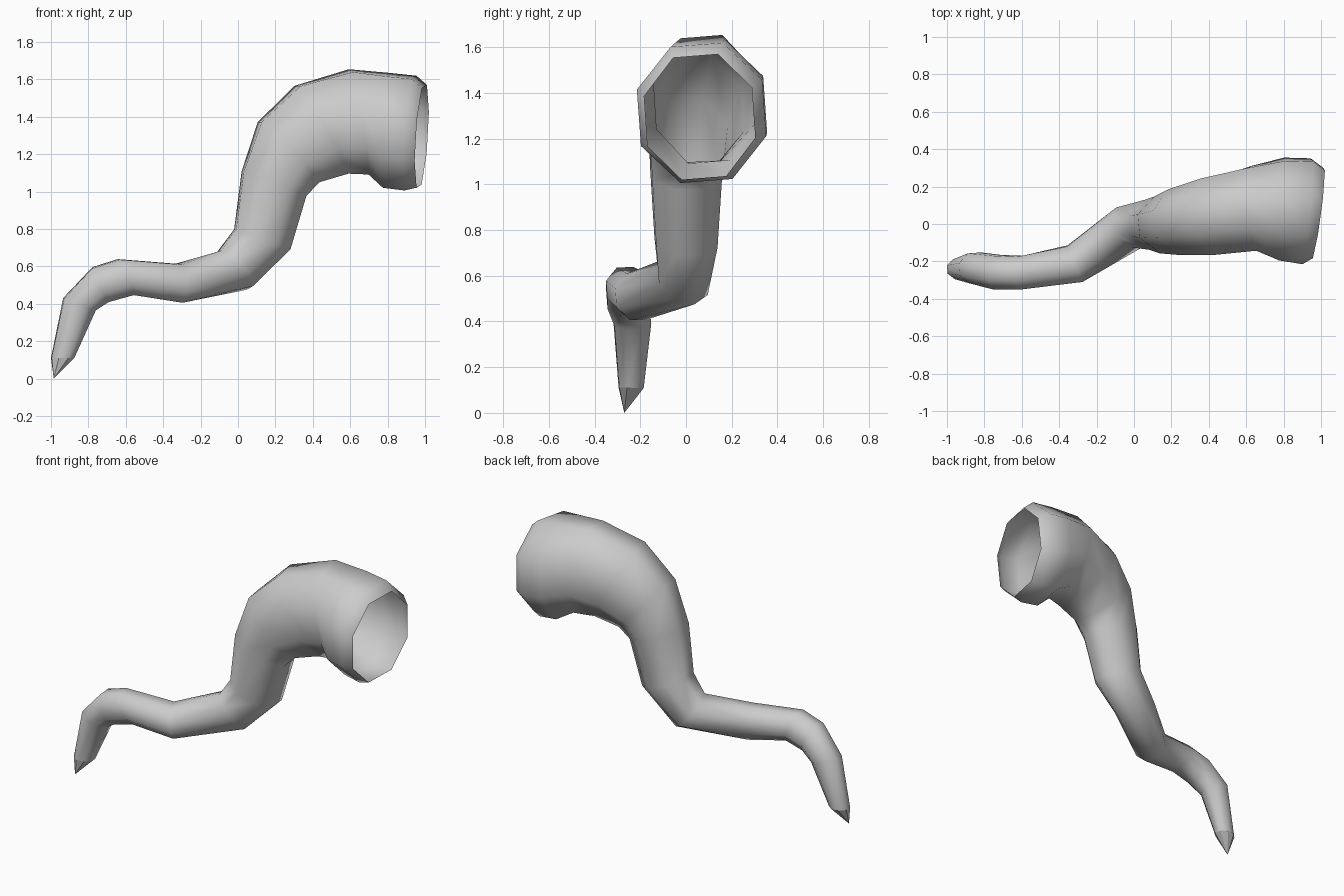
import bpy, bmesh, math
from mathutils import Vector

cube = bpy.data.objects.get("Cube")
if cube:
    bpy.data.objects.remove(cube)

grey = bpy.data.materials.new("plain_grey")
grey.use_nodes = True
colour = (0.6, 0.6, 0.6, 1)
grey.diffuse_color = colour
grey.node_tree.nodes["Principled BSDF"].inputs["Base Color"].default_value = colour

# Cross-sections: outer x, z, inner x, z, centre y, half width
SECTIONS = [
    (-1.00, 0.11, -0.875, 0.11, -0.24, 0.055),
    (-0.935, 0.43, -0.76, 0.365, -0.235, 0.083),
    (-0.78, 0.595, -0.69, 0.41, -0.257, 0.092),
    (-0.64, 0.64, -0.56, 0.445, -0.26, 0.09),
    (-0.32, 0.615, -0.31, 0.405, -0.212, 0.098),
    (-0.11, 0.675, 0.07, 0.485, -0.015, 0.11),
    (-0.02, 0.80, 0.28, 0.69, 0.0, 0.138),
    (0.02, 1.11, 0.365, 0.975, 0.0, 0.157),
    (0.11, 1.375, 0.43, 1.045, 0.015, 0.18),
    (0.31, 1.57, 0.58, 1.09, 0.045, 0.21),
    (0.60, 1.655, 0.69, 1.09, 0.085, 0.228),
    (0.80, 1.635, 0.78, 1.02, 0.08, 0.275),
    (0.945, 1.62, 0.90, 1.005, 0.068, 0.283),
    (1.00, 1.57, 0.965, 1.02, 0.06, 0.243),
]
TIP = (-0.985, -0.27, 0)
SIDES = 8
TURN = math.radians(27)
FIT = 1 / math.cos(math.radians(18))   # octagon corners reach past its extent

centres = [Vector(((a + c) / 2, y, (b + d) / 2)) for a, b, c, d, y, w in SECTIONS]
bm = bmesh.new()

# Tapered tube, open at the wide end
rings = []
for i, (a, b, c, d, y, w) in enumerate(SECTIONS):
    along = centres[min(i + 1, len(centres) - 1)] - centres[max(i - 1, 0)]
    up = Vector((a - c, 0, b - d)) / 2
    side = up.cross(along)
    side *= w / side.y
    ring = []
    for k in range(SIDES):
        t = TURN + math.tau * k / SIDES
        ring.append(bm.verts.new(centres[i] + (side * math.cos(t) + up * math.sin(t)) * FIT))
    rings.append(ring)

for r, s in zip(rings, rings[1:]):
    for k in range(SIDES):
        j = (k + 1) % SIDES
        bm.faces.new((r[k], r[j], s[j], s[k])).smooth = True

# Faceted point at the narrow end
tip = bm.verts.new(TIP)
for k in range(SIDES):
    bm.faces.new((tip, rings[0][(k + 1) % SIDES], rings[0][k])).smooth = False

bmesh.ops.recalc_face_normals(bm, faces=bm.faces[:])
mesh = bpy.data.meshes.new("curved_tentacle")
bm.to_mesh(mesh)
bm.free()
mesh.materials.append(grey)
bpy.context.collection.objects.link(bpy.data.objects.new("curved_tentacle", mesh))
